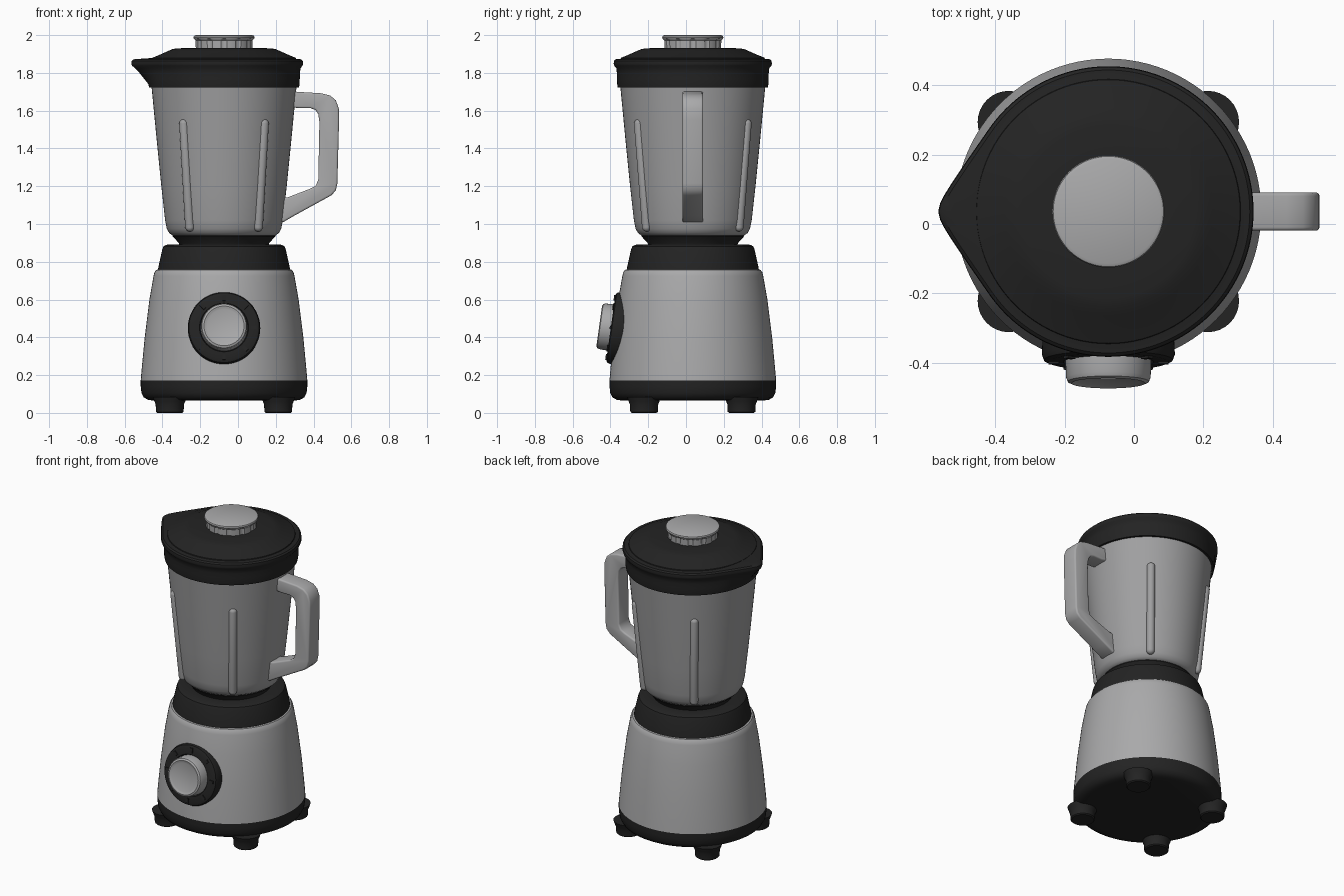
import bpy, bmesh, math
from mathutils import Matrix, Vector

if "Cube" in bpy.data.objects:
    bpy.data.objects.remove(bpy.data.objects["Cube"])

CX, CY = -0.074, 0.036          # vertical axis of the appliance


def material(name, v):
    m = bpy.data.materials.new(name)
    m.diffuse_color = (v[0], v[1], v[2], 1)
    m.use_nodes = True
    m.node_tree.nodes["Principled BSDF"].inputs["Base Color"].default_value = m.diffuse_color
    return m


STEEL = material("brushed_grey", (0.40, 0.40, 0.405))
GLASS = material("jar_grey", (0.35, 0.35, 0.355))
BLACK = material("black_plastic", (0.017, 0.017, 0.017))


def finish(bm, name, mat, angle=35):
    bmesh.ops.recalc_face_normals(bm, faces=bm.faces)
    me = bpy.data.meshes.new(name)
    bm.to_mesh(me)
    bm.free()
    me.materials.append(mat)
    ob = bpy.data.objects.new(name, me)
    bpy.context.collection.objects.link(ob)
    bpy.ops.object.select_all(action='DESELECT')
    ob.select_set(True)
    bpy.context.view_layer.objects.active = ob
    bpy.ops.object.shade_smooth_by_angle(angle=math.radians(angle))
    return ob


def lathe(name, profile, mat, loc=(CX, CY, 0), tilt=0, segs=96, shape=None):
    """Revolve (radius, height) points; shape(r, z, angle) may alter the radius."""
    bm = bmesh.new()
    rings = []
    for r, z in profile:
        ring = []
        for i in range(segs):
            a = 2 * math.pi * i / segs
            rr = shape(r, z, a) if shape else r
            ring.append(bm.verts.new((rr * math.cos(a), rr * math.sin(a), z)))
        rings.append(ring)
    for lo, hi in zip(rings, rings[1:]):
        for i in range(segs):
            j = (i + 1) % segs
            bm.faces.new((lo[i], lo[j], hi[j], hi[i]))
    bm.faces.new(rings[0])
    bm.faces.new(rings[-1])
    bm.transform(Matrix.Translation(loc) @ Matrix.Rotation(math.radians(tilt), 4, 'X'))
    return finish(bm, name, mat)


# Motor base: dark skirt, grey housing, dark collar
lathe("base_skirt", [(0.36, 0.065), (0.40, 0.068), (0.425, 0.082), (0.437, 0.105),
                     (0.441, 0.14), (0.441, 0.172)], BLACK)
lathe("motor_housing", [(0.441, 0.172), (0.437, 0.22), (0.420, 0.40), (0.395, 0.60),
                        (0.373, 0.725), (0.368, 0.745), (0.359, 0.757), (0.34, 0.762)], STEEL)
lathe("collar", [(0.35, 0.755), (0.347, 0.775), (0.327, 0.865), (0.320, 0.882),
                 (0.305, 0.89), (0.25, 0.892)], BLACK)

# Four feet
for sx in (-1, 1):
    for sy in (-1, 1):
        lathe("foot", [(0.066, 0), (0.073, 0.006), (0.075, 0.045), (0.082, 0.062), (0.09, 0.085)],
              BLACK, (CX + sx * 0.287, CY + sy * 0.258, 0), segs=32)

# Control dial: dark ring, grey knob, tick marks
DIAL, TILT = Vector((CX, -0.398, 0.452)), 82
lathe("dial_ring", [(0.18, -0.12), (0.188, -0.10), (0.192, -0.022), (0.186, -0.006),
                    (0.172, 0), (0.13, 0), (0.125, -0.012)], BLACK, DIAL, TILT, 64)
lathe("dial_knob", [(0.124, -0.012), (0.122, 0.045), (0.117, 0.057), (0.106, 0.062),
                    (0.097, 0.059), (0.09, 0.056)], STEEL, DIAL, TILT, 64)
bm = bmesh.new()
for k in range(8):
    bmesh.ops.create_cube(bm, size=1, matrix=Matrix.Rotation(k * math.pi / 4, 4, 'Z')
                          @ Matrix.Translation((0, 0.158, 0.001))
                          @ Matrix.Diagonal((0.018, 0.03, 0.01, 1)))
bm.transform(Matrix.Translation(DIAL) @ Matrix.Rotation(math.radians(TILT), 4, 'X'))
finish(bm, "dial_ticks", BLACK)

# Jar with dark neck and four vertical ribs
lathe("jar_neck", [(0.235, 0.885), (0.24, 0.90), (0.272, 0.935), (0.272, 0.945)], BLACK)
lathe("jar", [(0.24, 0.937), (0.272, 0.939), (0.29, 0.952), (0.303, 0.975), (0.312, 1.02),
              (0.332, 1.20), (0.358, 1.46), (0.384, 1.73)], GLASS)
for sx in (-1, 1):
    for sy in (-1, 1):
        d = Vector((sx * 0.215, sy * 0.29, 0)).normalized()
        c = Vector((CX, CY, 0))
        p, q = c + d * 0.304 + Vector((0, 0, 0.985)), c + d * 0.357 + Vector((0, 0, 1.53))
        bm = bmesh.new()
        bmesh.ops.create_uvsphere(bm, u_segments=24, v_segments=16, radius=0.025)
        length = (q - p).length
        for v in bm.verts:                      # stretch the sphere into a capsule
            if v.co.z > 0.001:
                v.co.z += length
        bm.transform(Matrix.Translation(p) @ (q - p).to_track_quat('Z', 'Y').to_matrix().to_4x4())
        finish(bm, "jar_rib", GLASS, 60)


# Lid band and rim with a pouring spout on the left
def spout(r, z, a):
    w = min(max((z - 1.74) / 0.09, 0), 1) if r > 0.37 else 0
    t = math.sqrt((a - math.pi) ** 2 + 0.004)
    a0 = math.radians(35)
    return r * (1 + w * (1 / math.cos(a0 - t) - 1)) if t < a0 else r


lathe("lid_band", [(0.37, 1.722), (0.397, 1.722), (0.400, 1.74), (0.401, 1.77), (0.402, 1.80),
                   (0.405, 1.825), (0.416, 1.838), (0.419, 1.848), (0.417, 1.864),
                   (0.408, 1.872), (0.385, 1.874), (0.365, 1.880)], BLACK, segs=128, shape=spout)
lathe("lid_top", [(0.385, 1.865), (0.38, 1.880), (0.345, 1.894), (0.30, 1.914), (0.275, 1.925),
                  (0.25, 1.930), (0.15, 1.932)], BLACK)


# Filler cap with fluted side
def flutes(r, z, a):
    return r - 0.006 * (math.cos(12 * a) > 0.6) if z < 1.98 else r


lathe("filler_cap", [(0.15, 1.925), (0.152, 1.972), (0.160, 1.981), (0.162, 1.988),
                     (0.159, 1.996), (0.15, 2.0)], STEEL, segs=120, shape=flutes)

# Handle: side outline extruded across y, with bevelled edges
outline = [(0.27, 1.705), (0.31, 1.70), (0.44, 1.692), (0.488, 1.68), (0.518, 1.655),
           (0.534, 1.61), (0.535, 1.55), (0.526, 1.215), (0.518, 1.178), (0.495, 1.152),
           (0.30, 1.045), (0.24, 1.01), (0.20, 1.01), (0.20, 1.13), (0.266, 1.142),
           (0.385, 1.188), (0.412, 1.203), (0.425, 1.235), (0.431, 1.54), (0.425, 1.582),
           (0.41, 1.604), (0.385, 1.613), (0.325, 1.613), (0.27, 1.62)]
bm = bmesh.new()
face = bm.faces.new([bm.verts.new((x, CY - 0.055, z)) for x, z in outline])
ext = bmesh.ops.extrude_face_region(bm, geom=[face])
bmesh.ops.translate(bm, vec=(0, 0.11, 0), verts=[g for g in ext['geom'] if isinstance(g, bmesh.types.BMVert)])
rim = [e for e in bm.edges if abs(e.verts[0].co.y - e.verts[1].co.y) < 0.01]
bmesh.ops.bevel(bm, geom=rim, offset=0.01, segments=3, profile=0.5, affect='EDGES')
finish(bm, "handle", STEEL, 40)
